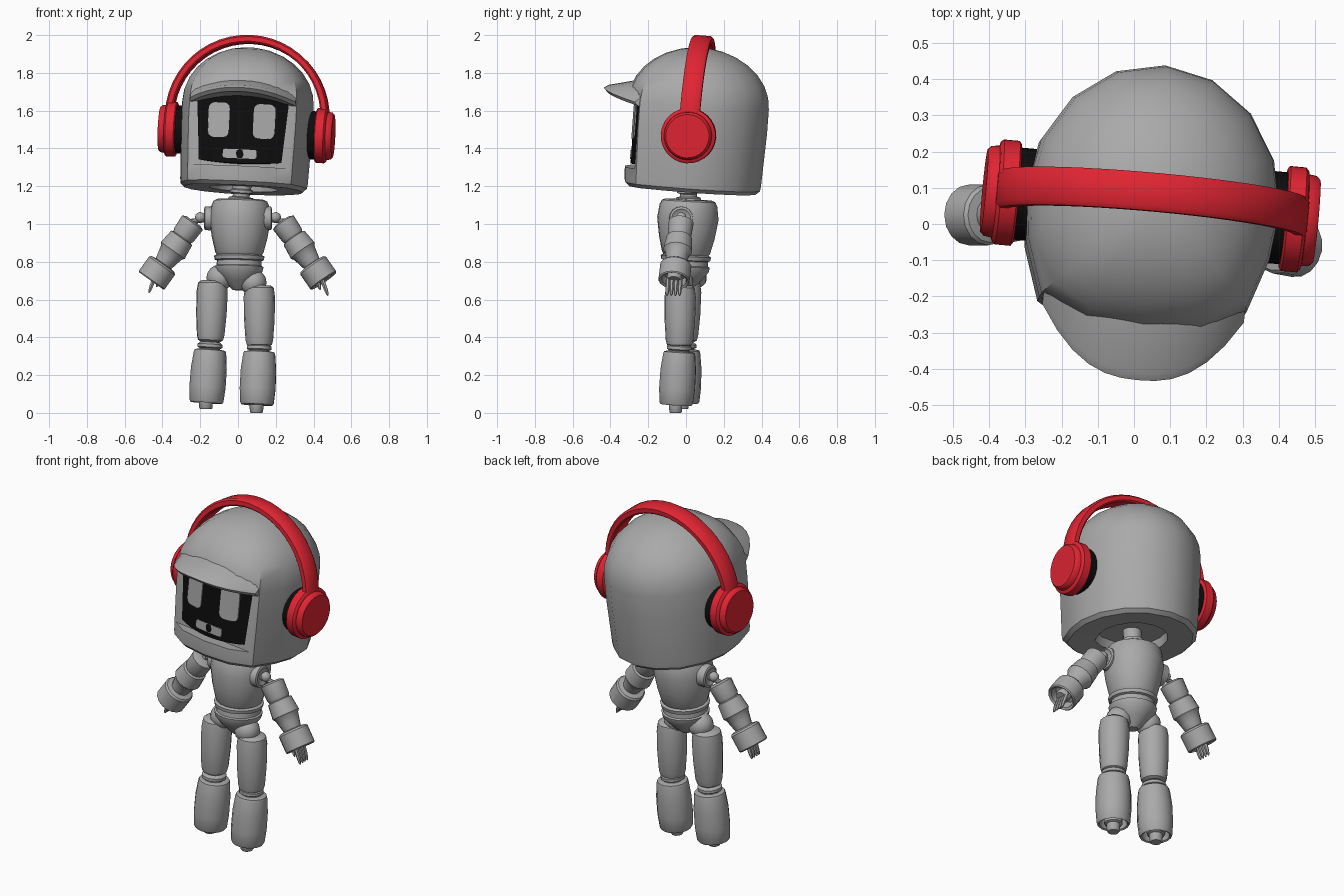
import bpy, bmesh
from math import sin, cos, pi, radians
from mathutils import Vector, Matrix

if "Cube" in bpy.data.objects:
    bpy.data.objects.remove(bpy.data.objects["Cube"], do_unlink=True)


def material(name, rgb):
    m = bpy.data.materials.new(name)
    m.use_nodes = True
    m.diffuse_color = (*rgb, 1)
    m.node_tree.nodes["Principled BSDF"].inputs["Base Color"].default_value = (*rgb, 1)
    return m


GRAY = material("shell gray", (0.40, 0.40, 0.40))
RED = material("headphone red", (0.75, 0.018, 0.032))
BLACK = material("screen black", (0.004, 0.004, 0.004))

# Head frame: slightly turned, rolled and leaned back
HEAD = (Matrix.Translation((0.045, 0.05, 1.485)) @ Matrix.Rotation(radians(-5.3), 4, 'Z')
        @ Matrix.Rotation(radians(2.5), 4, 'Y') @ Matrix.Rotation(radians(-4.5), 4, 'X'))


def smooth(ob, angle=38):
    bpy.ops.object.select_all(action='DESELECT')
    ob.select_set(True)
    bpy.context.view_layer.objects.active = ob
    bpy.ops.object.shade_smooth_by_angle(angle=radians(angle))


def loft(name, rings, mat, frame=Matrix()):
    """Skin equal-length rings into a closed solid with capped ends."""
    bm = bmesh.new()
    loops = [[bm.verts.new(frame @ Vector(p)) for p in ring] for ring in rings]
    n = len(loops[0])
    for a, b in zip(loops, loops[1:]):
        for i in range(n):
            j = (i + 1) % n
            bm.faces.new((a[i], a[j], b[j], b[i]))
    bm.faces.new(loops[0][::-1])
    bm.faces.new(loops[-1])
    bmesh.ops.recalc_face_normals(bm, faces=bm.faces[:])
    me = bpy.data.meshes.new(name)
    bm.to_mesh(me)
    bm.free()
    me.materials.append(mat)
    ob = bpy.data.objects.new(name, me)
    bpy.context.collection.objects.link(ob)
    smooth(ob)
    return ob


def lathe(name, start, end, profile, mat=GRAY, sides=16, frame=Matrix()):
    """Turn (distance, radius) pairs around the axis from start to end."""
    start = Vector(start)
    q = (Vector(end) - start).to_track_quat('Z', 'Y')
    rings = [[start + q @ Vector((r * cos(2 * pi * i / sides), r * sin(2 * pi * i / sides), t))
              for i in range(sides)] for t, r in profile]
    return loft(name, rings, mat, frame)


def ball(name, centre, r):
    c = Vector(centre)
    prof = [(r - r * cos(pi * k / 8), max(r * sin(pi * k / 8), 0.002)) for k in range(9)]
    return lathe(name, c - Vector((0, 0, r)), c, prof, sides=14)


# Helmet: round back, flatter front, elliptical dome, hollow for the neck
front = [(-0.335, -0.13), (-0.285, -0.28), (-0.165, -0.35), (0, -0.37),
         (0.165, -0.35), (0.285, -0.28), (0.335, -0.13)]
outline = [(0.35 * cos(pi * k / 8), 0.38 * sin(pi * k / 8)) for k in range(9)] + front
levels = [(0.5, -0.25), (0.52, -0.3), (0.9, -0.305), (0.96, -0.285), (0.97, -0.26), (1, 0.02)]
levels += [(cos(a), 0.15 + 0.3 * sin(a)) for a in [radians(d) for d in range(0, 85, 12)]]
helmet = loft("helmet", [[(x * s, y * s, z) for x, y in outline] for s, z in levels], GRAY, HEAD)

# Face opening
cutter = loft("face_cutter", [[(x, y, z) for x, z in
              [(-w, -0.205), (w, -0.205), (w, 0.19), (-w, 0.19)]]
              for y, w in [(-0.6, 0.4), (-0.285, 0.285)]], GRAY, HEAD)
cutter.hide_render = True
mod = helmet.modifiers.new("opening", 'BOOLEAN')
mod.operation = 'DIFFERENCE'
mod.object = cutter
bpy.context.view_layer.objects.active = helmet
bpy.ops.object.modifier_apply(modifier=mod.name)
bpy.data.objects.remove(cutter, do_unlink=True)
smooth(helmet)


# Curved screen with eyes and mouth as thin plates
def screen_y(x):
    return -0.33 + 0.045 * (x / 0.245) ** 2


rings = []
for k in range(11):
    u = k / 5 - 1
    x, top = 0.25 * u, 0.182 - 0.03 * u ** 4
    rings.append([(x * 0.9, screen_y(x), -0.19 + 0.015 * u * u), (x, screen_y(x), top),
                  (x, -0.27, top), (x * 0.9, -0.27, -0.19 + 0.015 * u * u)])
loft("face_screen", rings, BLACK, HEAD)


def screen_plate(name, cx, cz, hw, hh, r):
    pts = []
    for q, (sx, sz) in enumerate([(1, 1), (-1, 1), (-1, -1), (1, -1)]):
        for k in range(4):
            a = pi / 2 * (q + k / 3)
            pts.append((cx + sx * (hw - r) + r * cos(a), cz + sz * (hh - r) + r * sin(a)))
    loft(name, [[(x, screen_y(x) + d, z) for x, z in pts] for d in (-0.005, 0.002)], GRAY, HEAD)


for side, s in (("right", -1), ("left", 1)):
    screen_plate(side + "_eye", s * 0.121, 0.037, 0.057, 0.092, 0.03)
screen_plate("mouth", 0, -0.14, 0.09, 0.024, 0.012)

# Arched cap brim
rings = []
for k in range(13):
    u = k / 6 - 1
    x, drop, tip = 0.28 * u, 0.05 * u * u, -0.5 + 0.19 * abs(u) ** 2.5
    root = -0.28 + 0.06 * u * u
    rings.append([(x, root, 0.265 - drop), (x, tip + 0.02, 0.215 - drop), (x, tip, 0.2 - drop),
                  (x, tip + 0.02, 0.18 - drop), (x, root, 0.165 - drop)])
loft("brim", rings, GRAY, HEAD)

# Headphones
section = [(-0.02, -0.045), (-0.012, -0.053), (0.012, -0.053), (0.022, -0.04),
           (0.022, 0.04), (0.012, 0.053), (-0.012, 0.053), (-0.02, 0.045)]
arc = [pi * k / 24 for k in range(25)]
loft("headband", [[((0.413 + d) * cos(a), w, 0.08 + (0.413 + d) * sin(a)) for d, w in section]
                  for a in arc], RED, HEAD)
for side, s in (("right", -1), ("left", 1)):
    lathe(side + "_ear_cup", (s * 0.37, 0, 0), (s, 0, 0),
          [(0, 0.138), (0.006, 0.146), (0.05, 0.146), (0.058, 0.138), (0.06, 0.128),
           (0.082, 0.125), (0.092, 0.115)], RED, 28, HEAD)
    lathe(side + "_ear_cushion", (s * 0.31, 0, 0), (s, 0, 0),
          [(0, 0.11), (0.012, 0.128), (0.065, 0.128)], BLACK, 28, HEAD)

# Torso, waist and pelvis in one turned body, then the neck
lathe("torso", (0.003, -0.01, 0.65), (0.013, 0.015, 1.13),
      [(0, 0.03), (0.05, 0.085), (0.1, 0.125), (0.125, 0.13), (0.13, 0.12), (0.155, 0.118),
       (0.16, 0.13), (0.18, 0.134), (0.187, 0.12), (0.2, 0.128), (0.28, 0.148), (0.38, 0.163),
       (0.45, 0.153), (0.472, 0.142), (0.48, 0.125)], sides=20)
lathe("neck", (0.015, 0.012, 1.12), (0.025, 0.012, 1.26),
      [(0, 0.07), (0.02, 0.065), (0.025, 0.045), (0.04, 0.045), (0.045, 0.06), (0.06, 0.06),
       (0.065, 0.05), (0.14, 0.05)])

# Arms: barrel upper arm, elbow, hollow cuff and fingers
arm = [(0, 0.045), (0.01, 0.067), (0.09, 0.063), (0.105, 0.056), (0.11, 0.068), (0.19, 0.077),
       (0.205, 0.066), (0.24, 0.058), (0.275, 0.05), (0.28, 0.076), (0.29, 0.084),
       (0.382, 0.084), (0.388, 0.078), (0.38, 0.066), (0.34, 0.06), (0.335, 0.01)]
for side, s, top, wrist in (("right", -1, (-0.235, 0.025, 1.015), (-0.455, 0.025, 0.705)),
                            ("left", 1, (0.235, -0.025, 1.015), (0.46, -0.065, 0.69))):
    top, wrist = Vector(top), Vector(wrist)
    lathe(side + "_arm", top, wrist, arm)
    joint = Vector((s * 0.2, top.y, 1.035))
    ball(side + "_shoulder_ball", joint, 0.028)
    lathe(side + "_shoulder_rod", (s * 0.12, top.y, 1.03), top, [(0, 0.014), (0.14, 0.014)], sides=8)
    lathe(side + "_shoulder_socket", (s * 0.13, top.y, 1.03), (s, top.y, 1.03),
          [(0, 0.065), (0.045, 0.062), (0.05, 0.05), (0.04, 0.035)])
    along = (wrist - top).normalized()
    palm = wrist - along * 0.03
    lathe(side + "_palm", wrist - along * 0.08, wrist, [(0, 0.03), (0.05, 0.042), (0.065, 0.035)], sides=10)
    for k in range(4):
        base = palm + Vector((0, (k - 1.5) * 0.022, 0))
        tip = base + along * 0.05 + Vector((s * 0.004, 0, -0.05))
        lathe(f"{side}_finger_{k + 1}", base, tip,
              [(0, 0.012), (0.06, 0.011), (0.09, 0.008), (0.1, 0.003)], sides=6)
    thumb = palm + Vector((-s * 0.025, -0.025, 0))
    lathe(side + "_thumb", thumb, thumb + along * 0.05 + Vector((-s * 0.012, 0, -0.02)),
          [(0, 0.011), (0.05, 0.01), (0.065, 0.004)], sides=6)

# Legs: hip ball, thigh, knee, hollow shin and foot peg
for side, hip, knee, foot in (
        ("right", (-0.135, 0.0, 0.7), (-0.147, -0.01, 0.345), (-0.17, -0.02, 0.02)),
        ("left", (0.113, -0.03, 0.675), (0.113, -0.035, 0.335), (0.098, -0.055, 0.0))):
    hip, knee, foot = Vector(hip), Vector(knee), Vector(foot)
    ball(side + "_hip_ball", (hip.x * 0.72, hip.y, hip.z + 0.015), 0.07)
    lathe(side + "_thigh", hip, knee,
          [(0, 0.06), (0.012, 0.076), (0.06, 0.083), (0.18, 0.081), (0.29, 0.073),
           (0.315, 0.066), (0.325, 0.05)])
    lathe(side + "_knee", knee + Vector((0, 0, 0.03)), foot,
          [(0, 0.05), (0.012, 0.066), (0.028, 0.066), (0.034, 0.055), (0.06, 0.055)])
    lathe(side + "_shin", knee - Vector((0, 0, 0.008)), foot,
          [(0, 0.06), (0.005, 0.082), (0.018, 0.086), (0.1, 0.095), (0.2, 0.096), (0.275, 0.09),
           (0.285, 0.084), (0.28, 0.075), (0.23, 0.07), (0.225, 0.01)])
    lathe(side + "_foot_peg", foot, foot + Vector((0, 0, 1)),
          [(0, 0.03), (0.006, 0.035), (0.045, 0.037), (0.05, 0.05), (0.11, 0.05)], sides=10)
